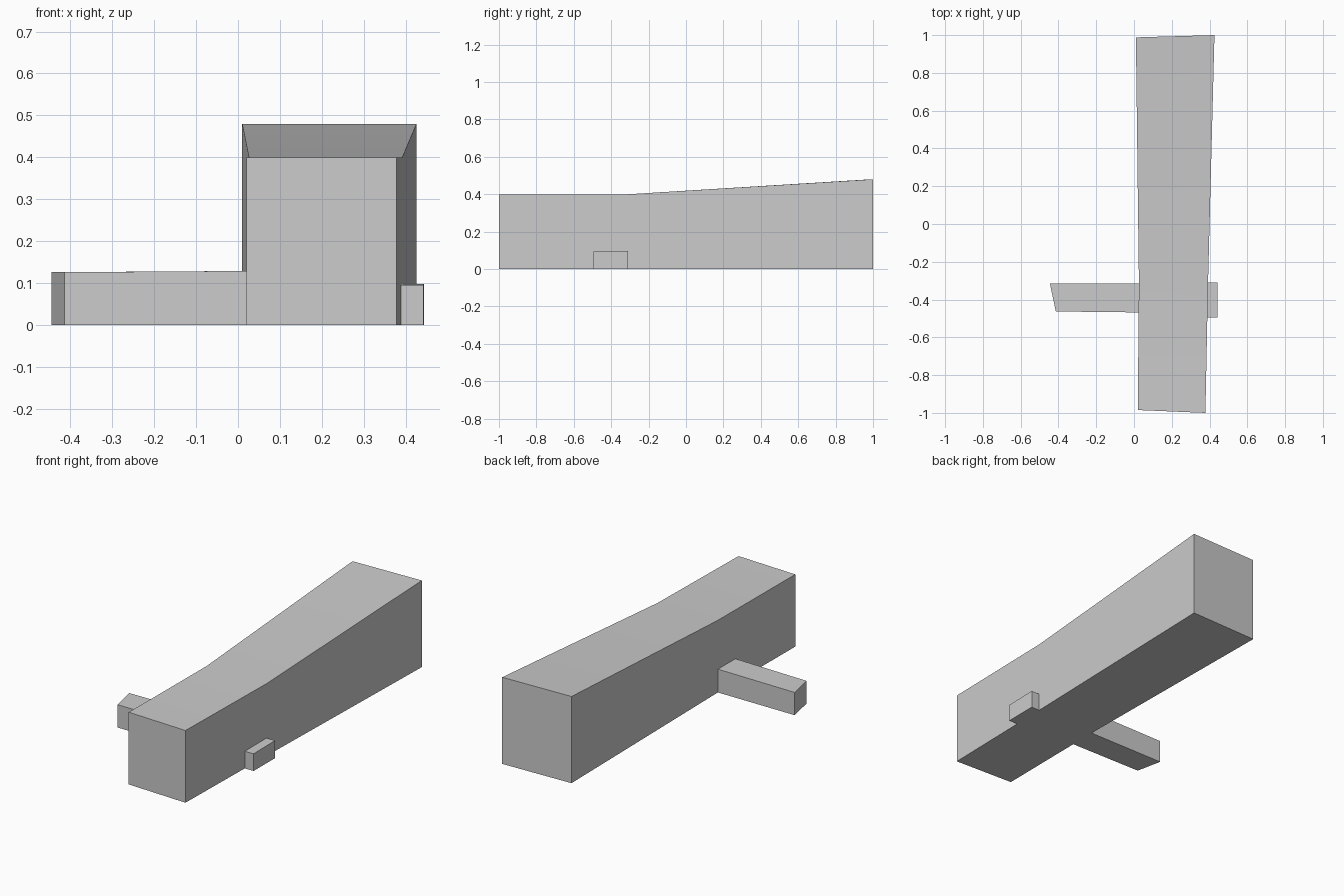
import bpy
import bmesh

if "Cube" in bpy.data.objects:
    bpy.data.objects.remove(bpy.data.objects["Cube"], do_unlink=True)

grey = bpy.data.materials.new("light grey")
grey.use_nodes = True
colour = (0.6, 0.6, 0.6, 1)
grey.diffuse_color = colour
grey.node_tree.nodes["Principled BSDF"].inputs["Base Color"].default_value = colour


def loft(name, sections):
    """Closed block lofted through four-cornered sections."""
    bm = bmesh.new()
    rings = [[bm.verts.new(p) for p in section] for section in sections]
    for a, b in zip(rings, rings[1:]):
        for i in range(4):
            j = (i + 1) % 4
            bm.faces.new((a[i], a[j], b[j], b[i]))
    bm.faces.new(rings[0])
    bm.faces.new(rings[-1])
    bmesh.ops.recalc_face_normals(bm, faces=bm.faces)
    mesh = bpy.data.meshes.new(name)
    bm.to_mesh(mesh)
    bm.free()
    mesh.materials.append(grey)
    obj = bpy.data.objects.new(name, mesh)
    bpy.context.collection.objects.link(obj)
    return obj


def upright(a, b, height_a, height_b):
    """Vertical section standing on the ground between two plan points."""
    return [(*a, 0), (*b, 0), (*b, height_b), (*a, height_a)]


# Long hall: level roof at the front, rising and widening to the back
hall = loft("main_hall", [
    upright((0.02, -0.985), (0.378, -1.0), 0.4, 0.4),
    upright((0.026, -0.31), (0.392, -0.31), 0.4, 0.4),
    upright((0.01, 0.988), (0.426, 1.0), 0.48, 0.48),
])

# Low wing on the right with a slanted end
loft("right_wing", [
    upright((-0.414, -0.463), (-0.445, -0.316), 0.126, 0.126),
    upright((0.025, -0.468), (0.026, -0.316), 0.129, 0.129),
])

# Small porch on the left wall
loft("left_porch", [
    upright((0.388, -0.495), (0.442, -0.495), 0.095, 0.095),
    upright((0.392, -0.309), (0.443, -0.309), 0.098, 0.098),
])

# Soften only the shallow bend in the hall
bpy.ops.object.select_all(action="DESELECT")
hall.select_set(True)
bpy.context.view_layer.objects.active = hall
bpy.ops.object.shade_smooth_by_angle()
